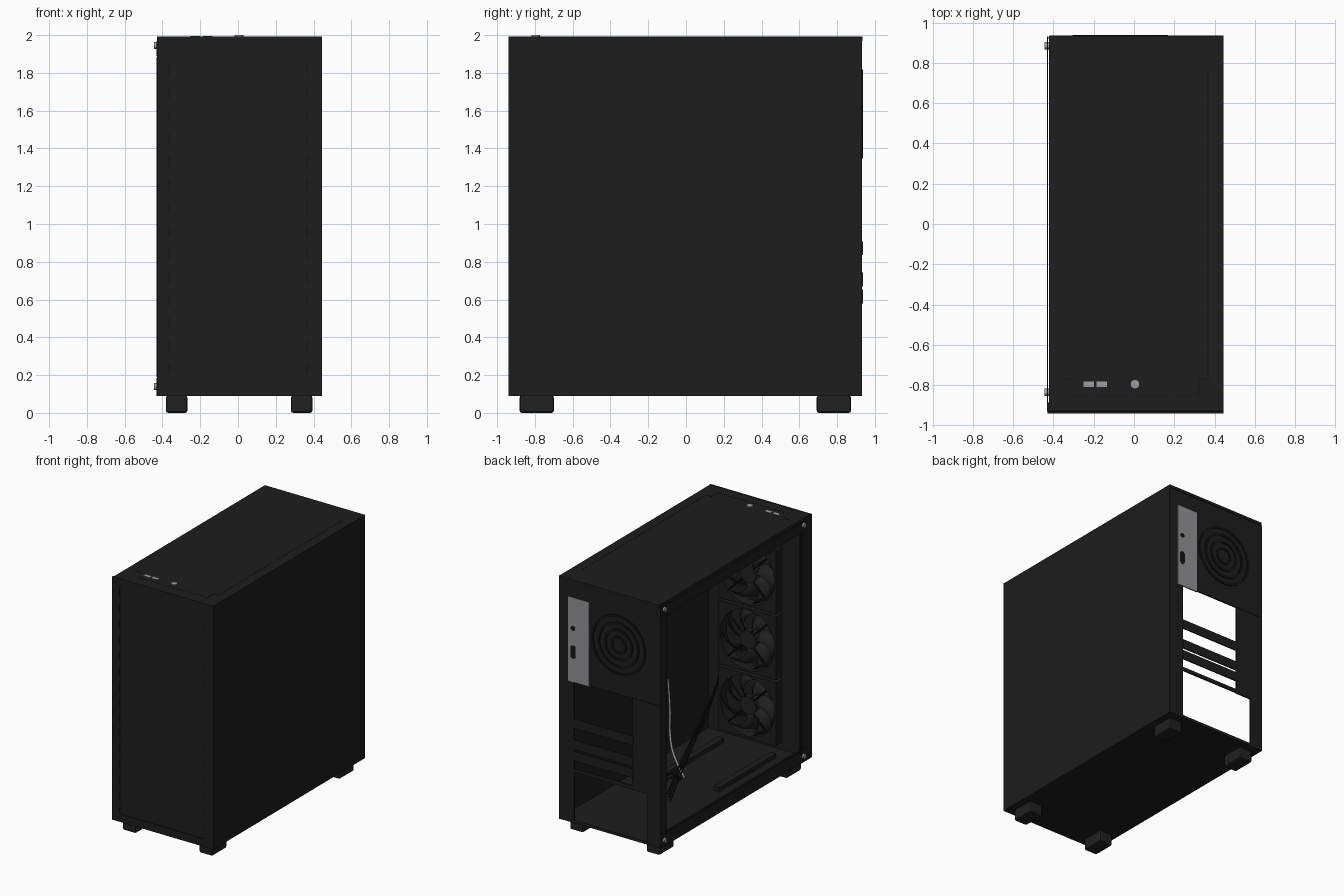
import bpy, bmesh, math
from mathutils import Vector

if "Cube" in bpy.data.objects:
    bpy.data.objects.remove(bpy.data.objects["Cube"])

def material(name, r, g, b):
    m = bpy.data.materials.new(name)
    m.diffuse_color = (r, g, b, 1)
    m.use_nodes = True
    m.node_tree.nodes["Principled BSDF"].inputs["Base Color"].default_value = m.diffuse_color
    return m

CASE = material("charcoal panel", .0122, .0122, .0122)
DARK = material("black trim", .006, .006, .006)
FAN = material("fan grey", .0145, .0145, .015)
STEEL = material("steel plate", .29, .29, .305)
SILVER = material("silver metal", .35, .35, .36)

def finish(name, bm, mat, smooth=False):
    bmesh.ops.recalc_face_normals(bm, faces=bm.faces[:])
    me = bpy.data.meshes.new(name)
    bm.to_mesh(me)
    bm.free()
    me.materials.append(mat)
    ob = bpy.data.objects.new(name, me)
    bpy.context.collection.objects.link(ob)
    if smooth:
        bpy.ops.object.select_all(action='DESELECT')
        ob.select_set(True)
        bpy.context.view_layer.objects.active = ob
        bpy.ops.object.shade_smooth_by_angle(angle=math.radians(40))
    return ob

def box(name, x, y, z, mat=CASE, bevel=0):
    bm = bmesh.new()
    bmesh.ops.create_cube(bm, size=1)
    for v in bm.verts:
        v.co = [(r[0] + r[1]) / 2 + c * (r[1] - r[0]) for c, r in zip(v.co, (x, y, z))]
    if bevel:
        bmesh.ops.bevel(bm, geom=bm.edges[:], offset=bevel, segments=2, affect='EDGES', profile=.5)
    return finish(name, bm, mat)

def cyl(name, center, r, depth, axis, mat, n=24):
    bm = bmesh.new()
    bmesh.ops.create_cone(bm, cap_ends=True, segments=n, radius1=r, radius2=r, depth=depth)
    rot = Vector((0, 0, 1)).rotation_difference(Vector(axis))
    for v in bm.verts:
        v.co = rot @ v.co + Vector(center)
    return finish(name, bm, mat, True)

def loft(bm, loops):
    """Skin a closed series of closed loops."""
    rows = [[bm.verts.new(p) for p in lp] for lp in loops]
    for a, b in zip(rows, rows[1:] + rows[:1]):
        for i in range(len(a)):
            j = (i + 1) % len(a)
            bm.faces.new((a[i], a[j], b[j], b[i]))

def circle(c, r, y, n=48, square=False):
    pts = []
    for i in range(n):
        a = 2 * math.pi * i / n
        k = r / max(abs(math.cos(a)), abs(math.sin(a))) if square else r
        pts.append((c[0] + k * math.cos(a), y, c[1] + k * math.sin(a)))
    return pts

def tube(name, pts, r, mat):
    cu = bpy.data.curves.new(name, 'CURVE')
    cu.dimensions = '3D'
    cu.bevel_depth = r
    cu.bevel_resolution = 1
    cu.resolution_u = 6
    sp = cu.splines.new('BEZIER')
    sp.bezier_points.add(len(pts) - 1)
    for bp, p in zip(sp.bezier_points, pts):
        bp.co = p
        bp.handle_left_type = bp.handle_right_type = 'AUTO'
    cu.materials.append(mat)
    ob = bpy.data.objects.new(name, cu)
    bpy.context.collection.objects.link(ob)

# Shell
box("right_panel", (.425, .445), (-.935, .932), (.09, 1.98))
box("floor", (-.42, .43), (-.91, .93), (.09, .112))
box("top_panel", (-.422, .445), (-.93, .935), (1.968, 1.992), CASE, .003)

# Front: recessed panel inside a slim raised border with vents in its sides
box("front_body", (-.43, .44), (-.934, -.885), (.09, 1.97))
F = (-.94, -.93)
box("front_border_top", (-.43, .445), F, (1.925, 1.992))
box("front_border_bottom", (-.43, .445), F, (.09, .15))
for s in (-1, 1):
    a, b = sorted((s * .368, .445 if s > 0 else -.43))
    box("front_border_side", (a, b), F, (.15, 1.925))
    for i in range(14):
        z = .2 + i * .122
        box("front_vent", (s * .366 - .004, s * .366 + .004), (-.936, -.93), (z, z + .06), DARK)

# Open left side: inner frame, thin cover border and corner thumbscrews
for n, x, inset in (("side_frame", (-.42, -.405), 0), ("side_cover", (-.431, -.426), .004)):
    box(n + "_top", x, (-.93, .93), (1.885 + inset, 1.97))
    box(n + "_bottom", x, (-.93, .93), (.09, .19 - inset))
    box(n + "_rear", x, (.855 + inset, .93), (.19, 1.885))
    box(n + "_front", x, (-.93, -.815 - inset), (.19, 1.885))
for y in (-.835, .885):
    for z in (.14, 1.945):
        cyl("thumbscrew", (-.433, y, z), .018, .024, (1, 0, 0), SILVER)

# Rear wall, built around its openings
Y = (.917, .93)
box("rear_upper", (-.425, .43), Y, (1.2, 1.97))
box("rear_right_post", (.318, .43), Y, (.1, 1.2))
box("rear_slot_side", (-.425, -.19), Y, (.485, 1.2))
box("rear_lower_post", (-.425, -.32), Y, (.1, .485))
box("rear_crossbar", (-.32, .33), Y, (.488, .515))
for z0 in (.835, .67, .58):
    box("slot_cover", (-.195, .32), (.926, .936), (z0, z0 + .072))
box("rear_seam", (-.42, -.19), (.925, .932), (1.198, 1.203), DARK)
for i in range(10):
    z = .58 + i * .065
    box("rear_hole", (.362, .37), (.925, .931), (z, z + .015), DARK)

# Port plate with its two openings
box("port_plate", (.185, .367), (.922, .932), (1.19, 1.85), STEEL)
cyl("port_round", (.325, .931, 1.61), .019, .005, (0, 1, 0), DARK)
box("port_slot", (.303, .347), (.928, .9335), (1.395, 1.455), DARK)
for z in (1.395, 1.455):
    cyl("port_slot_end", (.325, .931, z), .022, .005, (0, 1, 0), DARK)

# Rear fan grille rings
for r in (.236, .18, .125, .07):
    bm = bmesh.new()
    c = (-.068, 1.583)
    loft(bm, [circle(c, r, .925), circle(c, r, .937), circle(c, r - .02, .937), circle(c, r - .02, .925)])
    finish("grille_ring", bm, DARK, True)

# Top details: seams, ports and power button
T = (1.99, 1.993)
box("top_seam", (.32, .325), (-.85, -.77), T, DARK)
box("top_seam", (.315, .37), (-.772, -.767), T, DARK)
box("top_seam", (-.36, -.305), (-.772, -.767), T, DARK)
box("top_seam", (-.3, .325), (-.85, -.848), T, DARK)
box("top_seam", (.366, .369), (-.77, .76), T, DARK)
for x in (-.225, -.16):
    box("top_port", (x - .026, x + .026), (-.808, -.782), (1.985, 1.994), SILVER)
cyl("power_button", (.005, -.795, 1.994), .023, .012, (0, 0, 1), SILVER)

# Feet
for x in (-.325, .337):
    for y in (-.79, .783):
        box("foot", (x - .057, x + .057), (y - .091, y + .091), (0, .092), FAN, .012)

# Floor rails
for x in (-.23, .22):
    box("floor_rail", (x - .025, x + .025), (-.75, -.05), (.11, .145))

# Three intake fans
def fan(cz):
    c = (0, cz)
    y0, y1 = -.84, -.757
    bm = bmesh.new()
    loft(bm, [circle(c, .248, y0, square=True), circle(c, .248, y1, square=True),
              circle(c, .236, y1), circle(c, .236, y0)])
    finish("fan_frame", bm, CASE, True)
    cyl("fan_hub", (c[0], -.8, cz), .07, .07, (0, 1, 0), FAN, 32)
    bm = bmesh.new()
    for b in range(7):
        rows = []
        for i in range(6):
            t = i / 5
            r = .065 + .163 * t
            a = 2 * math.pi * b / 7 + .6 * t * t
            w = .3 + .03 * t
            rows.append([bm.verts.new((c[0] + r * math.cos(a + s * w), -.8 + s * .034,
                                       cz + r * math.sin(a + s * w))) for s in (-1, 0, 1)])
        for p, q in zip(rows, rows[1:]):
            for k in (0, 1):
                bm.faces.new((p[k], p[k + 1], q[k + 1], q[k]))
    ob = finish("fan_blades", bm, FAN, True)
    ob.modifiers.new("thickness", 'SOLIDIFY').thickness = .006
    for k in range(4):
        a = math.pi / 4 + k * math.pi / 2
        d = Vector((math.cos(a), 0, math.sin(a)))
        cyl("fan_strut", Vector((c[0], -.762, cz)) + d * .155, .007, .17, d, DARK, 6)

for cz in (.445, .96, 1.475):
    fan(cz)

# Loose cables hanging along the right wall and over the floor
tube("sleeved_cable", [(.4, -.35, .7), (.385, -.35, .5), (.34, -.3, .24), (.2, -.18, .16), (.08, -.09, .125)], .009, STEEL)
for i in range(3):
    e = i * .04
    tube("black_cable", [(.3, -.87, .62), (.31, -.78, .42 + e / 2), (.18, -.3 + e, .2), (-.06 + e, .28 - e, .12)], .006, DARK)
for i in range(3):
    a = .3 + i * .7
    tube("cable_end", [(.08, -.06, .122), (.08 + .07 * math.cos(a), -.06 + .07 * math.sin(a), .145),
                       (.08 + .15 * math.cos(a), -.06 + .15 * math.sin(a), .12)], .006, DARK)
